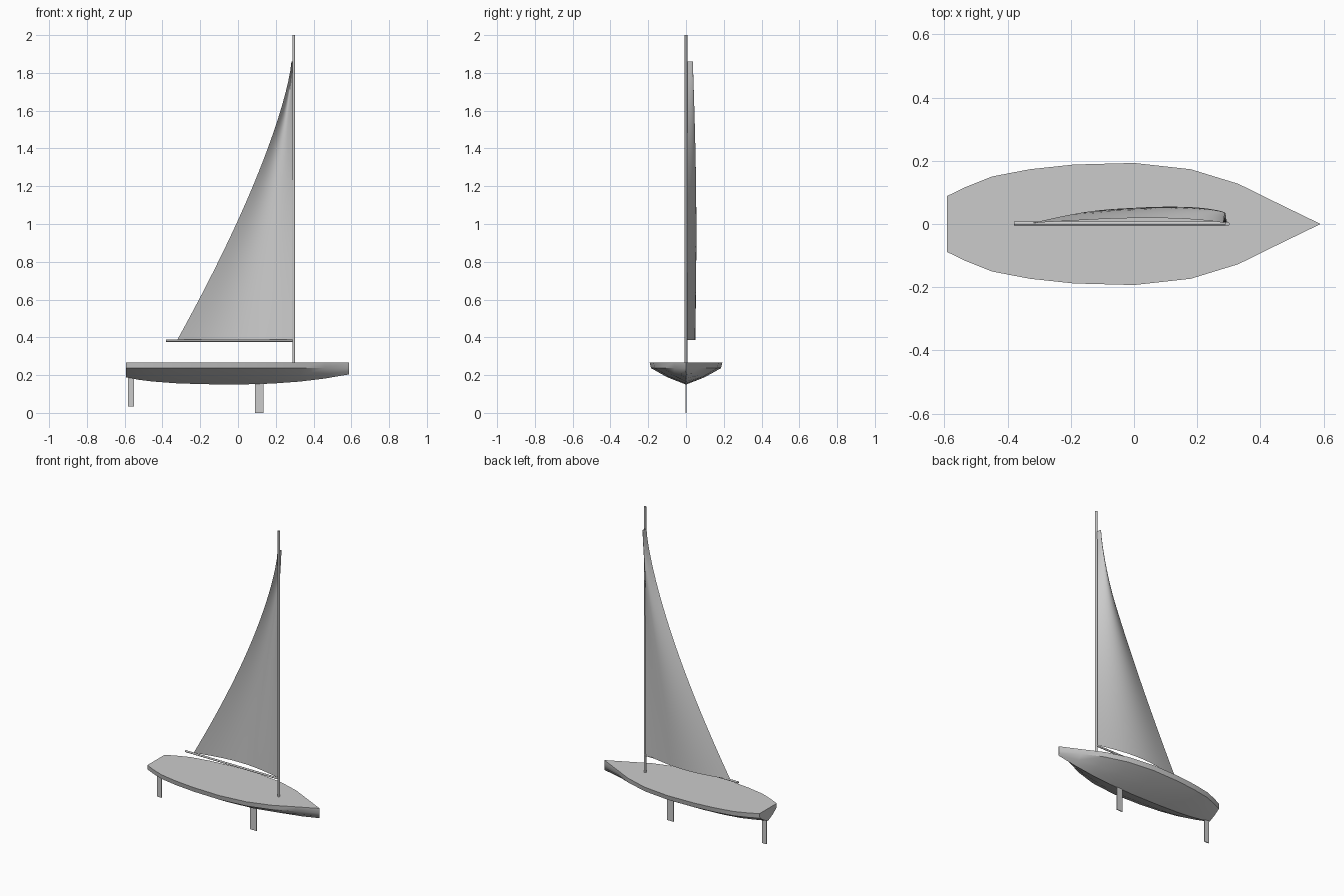
import bpy, math
from mathutils import Vector

if "Cube" in bpy.data.objects:
    bpy.data.objects.remove(bpy.data.objects["Cube"])


def make_mesh(name, verts, faces, smooth=None):
    me = bpy.data.meshes.new(name)
    me.from_pydata(verts, [], faces)
    me.update()
    ob = bpy.data.objects.new(name, me)
    bpy.context.collection.objects.link(ob)
    if smooth:
        bpy.ops.object.select_all(action='DESELECT')
        bpy.context.view_layer.objects.active = ob
        ob.select_set(True)
        bpy.ops.object.shade_smooth_by_angle(angle=math.radians(smooth))
    return ob


def rod(name, a, b, radius):
    a, b = Vector(a), Vector(b)
    bpy.ops.mesh.primitive_cylinder_add(vertices=16, radius=radius, depth=(b - a).length,
                                        location=(a + b) / 2)
    ob = bpy.context.object
    ob.name = name
    ob.rotation_euler = (b - a).to_track_quat('Z', 'Y').to_euler()
    bpy.ops.object.shade_smooth_by_angle(angle=math.radians(40))


def fin(name, x0, x1, z0, z1, half=0.0025):
    bpy.ops.mesh.primitive_cube_add(size=1, location=((x0 + x1) / 2, 0, (z0 + z1) / 2))
    ob = bpy.context.object
    ob.name = name
    ob.scale = (x1 - x0, half * 2, z1 - z0)


# Hull: stations of (x, half width, keel height), V section with a low side band
DECK, CHINE = 0.268, 0.237
stations = [(-0.592, 0.088, 0.188), (-0.53, 0.118, 0.176), (-0.45, 0.15, 0.166),
            (-0.33, 0.173, 0.157), (-0.19, 0.188, 0.152), (0.0, 0.193, 0.150),
            (0.18, 0.173, 0.155), (0.33, 0.127, 0.166), (0.46, 0.063, 0.182),
            (0.588, 0.001, 0.204)]
verts, faces = [], []
for x, w, k in stations:
    half = [(w, DECK), (w * 0.96, CHINE), (w * 0.52, k + (CHINE - k) * 0.45)]
    ring = half + [(0, k)] + [(-y, z) for y, z in reversed(half)]
    verts += [(x, y, z) for y, z in ring]
N = 7
for i in range(len(stations) - 1):
    for j in range(N):
        a, b = i * N + j, i * N + (j + 1) % N
        faces.append((a, b, b + N, a + N))
last = (len(stations) - 1) * N
faces += [tuple(reversed(range(N))), tuple(range(last, last + N))]
make_mesh("hull", verts, faces, smooth=28)

# Keel fin and rudder
fin("keel_fin", 0.09, 0.135, 0.0, 0.17)
fin("rudder", -0.583, -0.55, 0.033, 0.215)

# Mast and boom
rod("mast", (0.295, 0, 0.25), (0.295, 0, 2.0), 0.007)
rod("boom", (-0.38, 0.002, 0.382), (0.295, 0.002, 0.382), 0.006)

# Sail: cambered sheet whose chord shrinks towards the masthead
U, T = 20, 28
verts, faces = [], []
for i in range(T + 1):
    t = i / T
    chord = 0.01 + 0.605 * (1 - t) ** 1.35
    depth = 0.046 - 0.013 * t * t
    for j in range(U + 1):
        u = j / U
        verts.append((0.293 - chord * u,
                      0.003 + depth * math.sin(math.pi * u) + 0.016 * u * math.sin(math.pi * t),
                      0.386 + 1.474 * t))
for i in range(T):
    for j in range(U):
        a = i * (U + 1) + j
        faces.append((a, a + 1, a + U + 2, a + U + 1))
make_mesh("sail", verts, faces, smooth=60)
